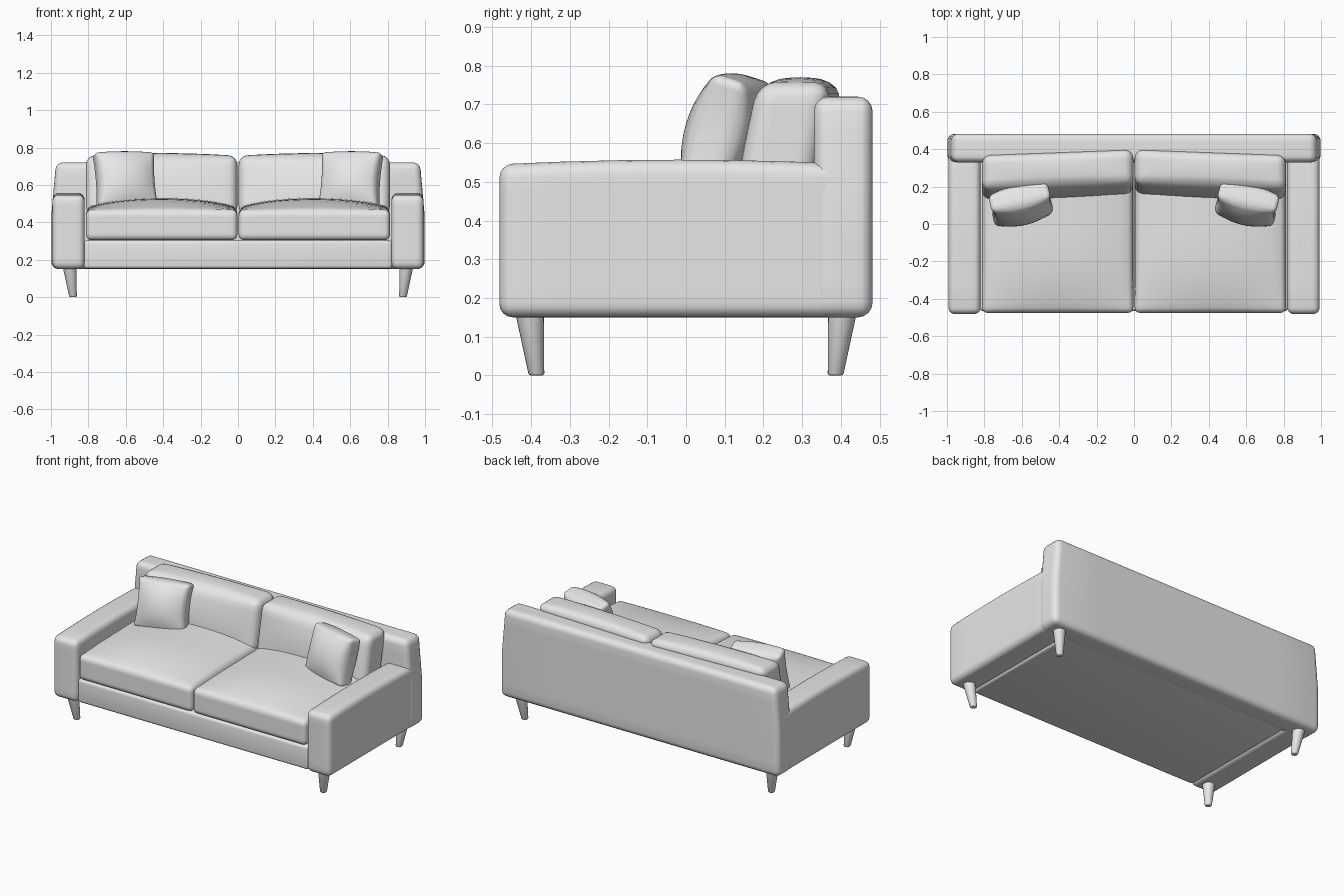
import bpy
import bmesh
import math
from mathutils import Vector, Matrix

default = bpy.data.objects.get("Cube")
if default:
    bpy.data.objects.remove(default, do_unlink=True)

COLOUR = (0.8, 0.8, 0.8, 1)
fabric = bpy.data.materials.new("light_grey")
fabric.use_nodes = True
fabric.diffuse_color = COLOUR
for node in fabric.node_tree.nodes:
    if node.type == 'BSDF_PRINCIPLED':
        node.inputs["Base Color"].default_value = COLOUR


def finish(name, bm):
    """Turn a bmesh into a smooth shaded object."""
    bmesh.ops.recalc_face_normals(bm, faces=bm.faces)
    mesh = bpy.data.meshes.new(name)
    bm.to_mesh(mesh)
    bm.free()
    mesh.materials.append(fabric)
    obj = bpy.data.objects.new(name, mesh)
    bpy.context.collection.objects.link(obj)
    bpy.ops.object.select_all(action='DESELECT')
    obj.select_set(True)
    bpy.context.view_layer.objects.active = obj
    bpy.ops.object.shade_smooth_by_angle(angle=math.radians(50))
    return obj


def soft_box(name, low, high, radius, shape=None, cuts=0, matrix=None):
    """Rounded box; shape(point, unit) bends it, unit running -1..1 per axis."""
    low, high = Vector(low), Vector(high)
    centre, half = (low + high) / 2, (high - low) / 2
    bm = bmesh.new()
    bmesh.ops.create_cube(bm, size=2)
    for v in bm.verts:
        v.co = centre + v.co * half
    bmesh.ops.bevel(bm, geom=bm.edges[:], offset=radius, segments=4,
                    profile=0.5, affect='EDGES')
    for axis in range(3):
        normal = Vector([float(i == axis) for i in range(3)])
        for k in range(1, cuts + 1):
            at = centre + normal * half[axis] * (2 * k / (cuts + 1) - 1)
            bmesh.ops.bisect_plane(bm, geom=bm.verts[:] + bm.edges[:] + bm.faces[:],
                                   plane_co=at, plane_no=normal)
    if shape:
        for v in bm.verts:
            unit = Vector([(v.co[i] - centre[i]) / half[i] for i in range(3)])
            v.co = shape(v.co.copy(), unit)
    if matrix:
        bm.transform(matrix)
    return finish(name, bm)


def bulge(a, b):
    return max(0, 1 - a * a) * max(0, 1 - b * b)


def arm_shape(p, u):
    # Slight crown along the top of the arm
    if u.z > 0:
        p.z += 0.012 * u.z * (1 - u.y * u.y)
    return p


def back_shape(p, u):
    # Ends lean in toward the top
    p.x *= 1 - 0.025 * max(0, u.z)
    return p


def seat_shape(p, u):
    # Domed top that rises toward the back
    if u.z > 0:
        p.z += u.z * (0.055 * max(0, 1 - u.x ** 2) ** 0.7
                      * max(0, 1 - max(0, -u.y) ** 2.5) + 0.014 * (u.y + 1) / 2)
    return p


def back_cushion_shape(p, u):
    # Lean back, full front face, soft top
    p.y += 0.03 * u.z - 0.02 * bulge(u.x, u.z) * max(0, -u.y)
    p.y -= 0.015 * u.x
    p.z += 0.015 * max(0, u.z) * (1 - u.x ** 2) * (1 - u.y ** 2)
    return p


def pillow_shape(p, u):
    # Fat middle, thin border, slightly hollow sides
    p.y *= 1 + 1.5 * bulge(u.x, u.z) ** 0.7
    p.x *= 1 - 0.06 * (1 - u.z ** 2)
    p.z *= 1 + 0.05 * (1 - u.x ** 2)
    return p


# Frame
soft_box("base", (-0.825, -0.465, 0.152), (0.825, 0.40, 0.303), 0.018)
soft_box("backrest", (-0.998, 0.33, 0.15), (0.998, 0.482, 0.72), 0.038,
         back_shape, cuts=5)

for side, s in (("left", 1), ("right", -1)):
    def span(x0, x1):
        return min(s * x0, s * x1), max(s * x0, s * x1)

    # Arm
    x0, x1 = span(0.82, 0.992)
    soft_box(side + "_arm", (x0, -0.482, 0.15), (x1, 0.44, 0.545), 0.035,
             arm_shape, cuts=5)

    # Seat cushion
    x0, x1 = span(0.004, 0.812)
    soft_box(side + "_seat_cushion", (x0, -0.475, 0.305), (x1, 0.34, 0.465), 0.028,
             seat_shape, cuts=11)

    # Back cushion, mirrored through its matrix
    mirror = Matrix.Diagonal((s, 1, 1, 1))
    soft_box(side + "_back_cushion", (0.004, 0.17, 0.44), (0.812, 0.36, 0.755), 0.045,
             back_cushion_shape, cuts=9, matrix=mirror)

    # Throw pillow, leaning back and turned toward the middle
    pose = (mirror @ Matrix.Translation((0.603, 0.105, 0.622))
            @ Matrix.Rotation(math.radians(-13), 4, 'Z')
            @ Matrix.Rotation(math.radians(-17), 4, 'X'))
    soft_box(side + "_throw_pillow", (-0.165, -0.042, -0.15), (0.165, 0.042, 0.15),
             0.022, pillow_shape, cuts=11, matrix=pose)

    # Tapered legs, straight on the inner side
    for end, t in (("front", -1), ("back", 1)):
        bm = bmesh.new()
        bmesh.ops.create_cone(bm, cap_ends=True, segments=20, radius1=0.02,
                              radius2=0.038, depth=0.17,
                              matrix=Matrix.Translation((0, 0, 0.085)))
        rim = [e for e in bm.edges if all(v.co.z < 0.01 for v in e.verts)]
        bmesh.ops.bevel(bm, geom=rim, offset=0.005, segments=2, profile=0.5,
                        affect='EDGES')
        for v in bm.verts:
            v.co.x += s * (0.882 + 0.11 * v.co.z)
            v.co.y += t * (0.386 + 0.11 * v.co.z)
        finish(end + "_" + side + "_leg", bm)
